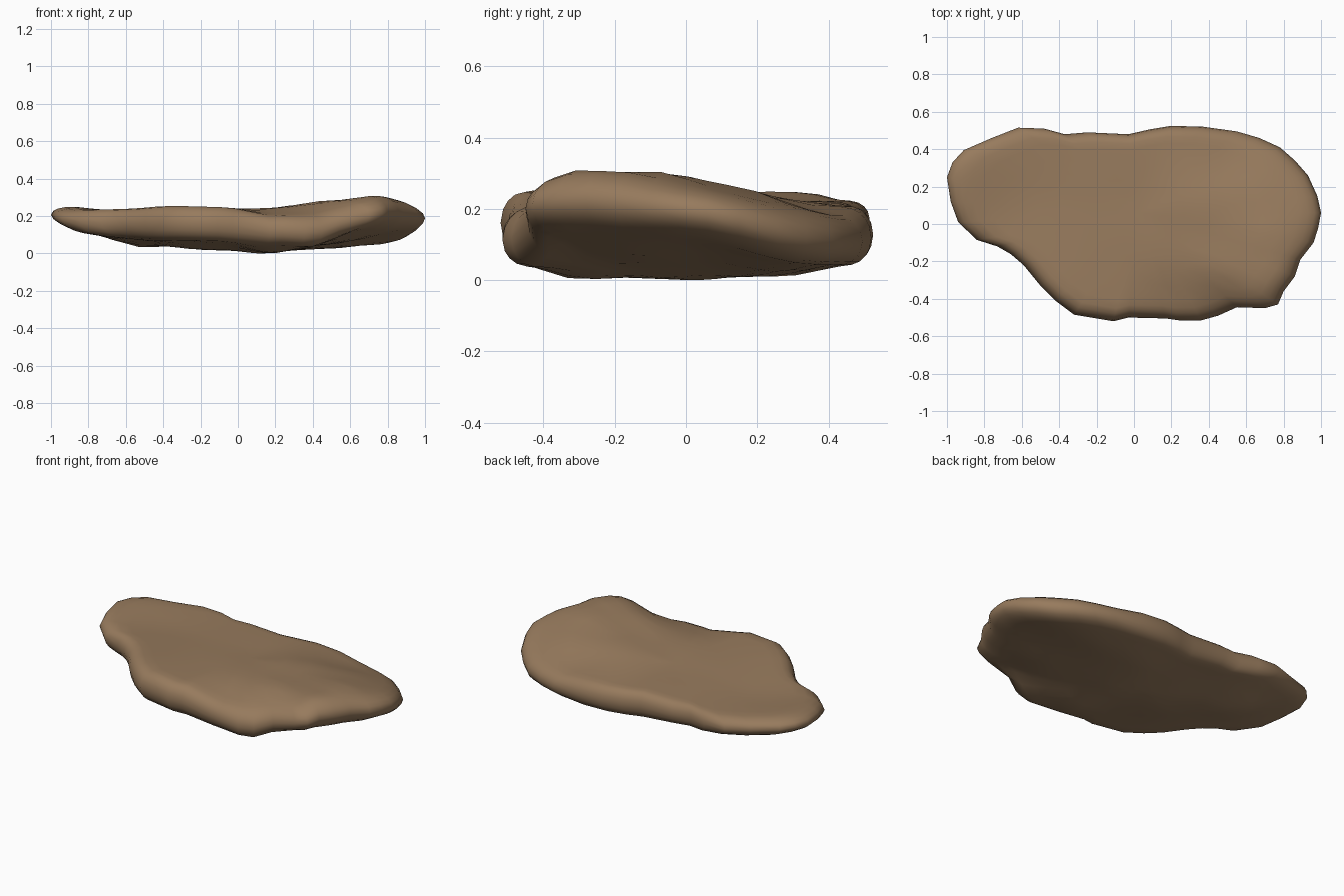
import bpy, bmesh, math
from mathutils import Vector, Matrix

if "Cube" in bpy.data.objects:
    bpy.data.objects.remove(bpy.data.objects["Cube"])

# Outline seen from above, counter-clockwise from the right end
OUTLINE = [(1.0, .06), (.98, .15), (.93, .26), (.86, .34), (.78, .41), (.67, .46),
           (.55, .495), (.37, .52), (.2, .525), (.08, .505), (-.03, .48), (-.25, .49),
           (-.37, .48), (-.48, .51), (-.62, .515), (-.76, .46), (-.91, .395), (-.97, .33),
           (-1.0, .25), (-.98, .12), (-.94, .01), (-.84, -.085), (-.73, -.12), (-.66, -.16),
           (-.59, -.22), (-.5, -.33), (-.42, -.41), (-.32, -.485), (-.11, -.52), (-.03, -.5),
           (.17, -.505), (.24, -.515), (.36, -.515), (.45, -.49), (.55, -.445), (.7, -.45),
           (.77, -.43), (.8, -.36), (.86, -.28), (.89, -.19), (.96, -.1), (.985, -.02)]

# Height samples (x, y, z) of the upper and lower surfaces
TOP = [(-.93, .28, .255), (-.6, .46, .225), (-.6, .15, .22), (-.8, .0, .235), (-.35, -.36, .255),
       (-.1, -.45, .25), (-.15, -.1, .24), (-.2, .42, .22), (.05, .15, .225), (.18, -.2, .245),
       (.2, -.47, .2), (.2, .44, .21), (.35, .1, .265), (.45, -.25, .285), (.45, -.46, .2),
       (.7, -.32, .315), (.73, -.43, .27), (.72, -.05, .31), (.65, .15, .265), (.6, .42, .18),
       (.92, .08, .25), (.84, .3, .2)]
BOTTOM = [(.15, 0, 0), (.2, -.32, 0), (.2, .28, .01), (-.2, 0, .02), (-.55, .2, .035),
          (-.95, .22, .15), (-.77, 0, .1), (-.45, -.3, .07), (-.1, -.47, .07), (.2, -.47, .05),
          (.42, -.45, .035), (.6, -.38, .12), (.76, -.34, .145), (.55, -.15, .06), (.9, -.03, .125),
          (.5, .3, .025), (.8, .33, .05), (.5, .48, .05), (.1, .48, .055), (-.35, .45, .09),
          (-.7, .42, .12)]
CENTRE = Vector((.03, .06))


def height(samples, p):
    """Height at p from a locally weighted plane through the samples."""
    m, rhs = Matrix(((0,) * 3,) * 3), Vector((0, 0, 0))
    for x, y, z in samples:
        dx, dy = x - p.x, y - p.y
        w = 1 / (dx * dx + dy * dy + .012) ** 2
        row = (1, dx, dy)
        for i in range(3):
            rhs[i] += w * row[i] * z
            for j in range(3):
                m[i][j] += w * row[i] * row[j]
    return (m.inverted() @ rhs)[0]


def surface_point(p, roll, upper):
    """Point on one side; roll goes from 0 on the rim to 1 on the full height."""
    t, b = height(TOP, p), height(BOTTOM, p)
    mid = (t + b) / 2
    return (p.x, p.y, mid + ((t if upper else b) - mid) * roll)


# Slab: rings run from the centre of the top, round the rim, to the centre below
bm = bmesh.new()
INSETS = [0, .012, .035, .07, .12, .2, .32, .46, .6, .75, .88]
levels = [(s, True) for s in reversed(INSETS)] + [(s, False) for s in INSETS[1:]]
rings = []
for inset, upper in levels:
    roll = math.sqrt(1 - (1 - min(inset / .12, 1)) ** 2)
    ring = []
    for o in OUTLINE:
        p = CENTRE + (Vector(o) - CENTRE) * (1 - inset)
        ring.append(bm.verts.new(surface_point(p, roll, upper)))
    rings.append(ring)

n = len(OUTLINE)
for a, b in zip(rings, rings[1:]):
    for i in range(n):
        j = (i + 1) % n
        bm.faces.new((a[i], b[i], b[j], a[j]))
for ring, upper in ((rings[0], True), (rings[-1], False)):
    hub = bm.verts.new(surface_point(CENTRE, 1, upper))
    for i in range(n):
        bm.faces.new((ring[i], ring[(i + 1) % n], hub))
bmesh.ops.recalc_face_normals(bm, faces=bm.faces)

# Stand the slab on the ground
low = min(v.co.z for v in bm.verts)
bmesh.ops.translate(bm, verts=bm.verts, vec=(0, 0, -low))

mesh = bpy.data.meshes.new("rock_slab")
bm.to_mesh(mesh)
bm.free()
slab = bpy.data.objects.new("rock_slab", mesh)
bpy.context.collection.objects.link(slab)
mesh.polygons.foreach_set("use_smooth", [True] * len(mesh.polygons))

brown = bpy.data.materials.new("earth brown")
brown.diffuse_color = (.31, .197, .11, 1)
brown.use_nodes = True
brown.node_tree.nodes["Principled BSDF"].inputs["Base Color"].default_value = brown.diffuse_color
mesh.materials.append(brown)
